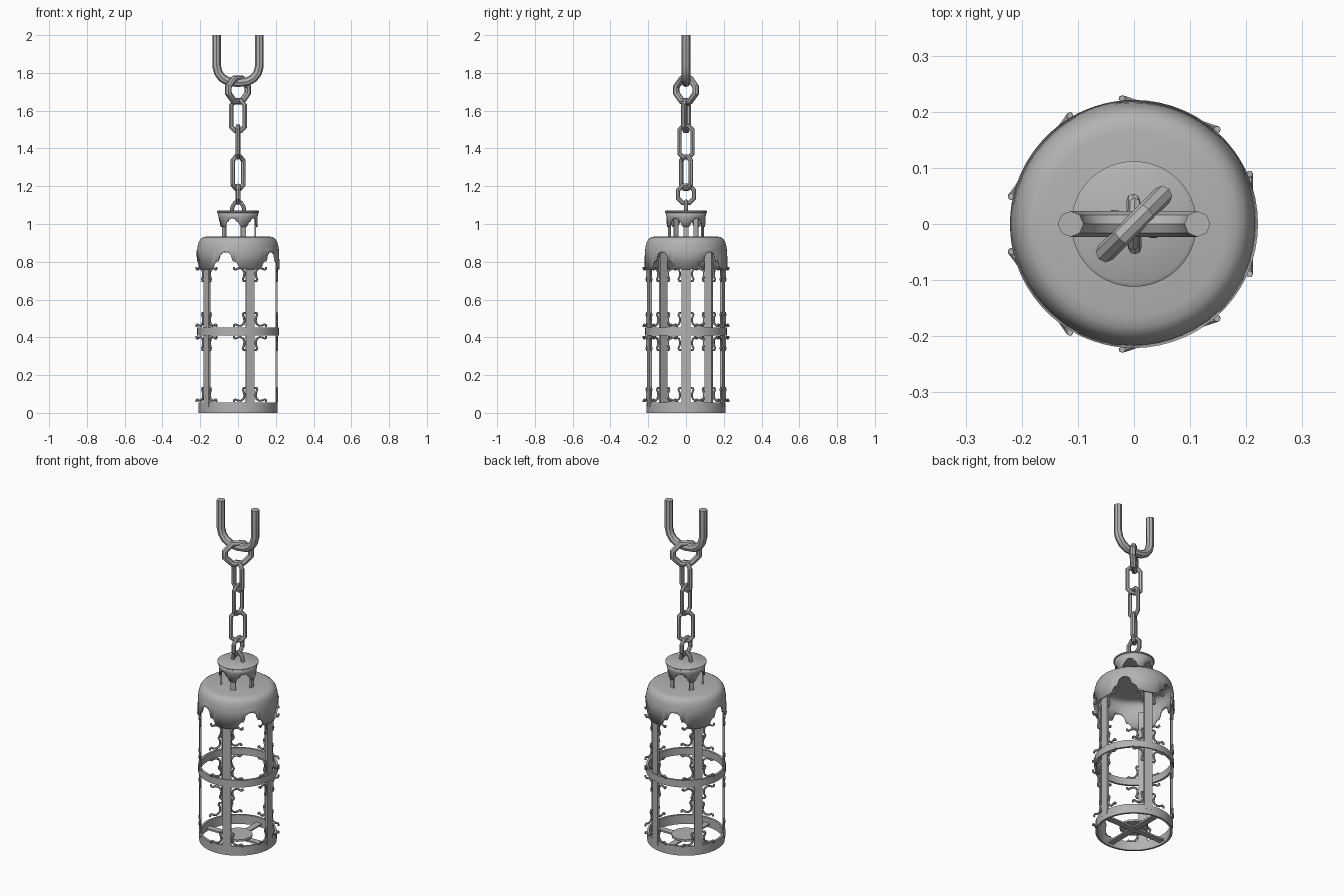
import bpy, bmesh
from math import sin, cos, radians, pi

if "Cube" in bpy.data.objects:
    bpy.data.objects.remove(bpy.data.objects["Cube"])

grey = bpy.data.materials.new("iron_grey")
grey.diffuse_color = (0.45, 0.45, 0.45, 1)
grey.use_nodes = True
grey.node_tree.nodes["Principled BSDF"].inputs["Base Color"].default_value = grey.diffuse_color
POSTS = [72 * i for i in range(5)]      # five-fold lantern frame


def polar(r, deg, z):
    return (r * cos(radians(deg)), r * sin(radians(deg)), z)


def finish(obj, angle=35):
    if not obj.data.materials:
        obj.data.materials.append(grey)
    bpy.ops.object.select_all(action='DESELECT')
    obj.select_set(True)
    bpy.context.view_layer.objects.active = obj
    if obj.type == 'CURVE':
        bpy.ops.object.convert(target='MESH')
    bpy.ops.object.shade_smooth_by_angle(angle=radians(angle))
    return obj


def from_bmesh(name, bm):
    bmesh.ops.recalc_face_normals(bm, faces=bm.faces)
    me = bpy.data.meshes.new(name)
    bm.to_mesh(me)
    bm.free()
    obj = bpy.data.objects.new(name, me)
    bpy.context.collection.objects.link(obj)
    return obj


def lathe(name, profile, seg=40, closed=True):
    """Spin a closed (r, z) profile round the vertical axis."""
    bm = bmesh.new()
    cols = [[bm.verts.new(polar(r, 360 * i / seg, z)) for r, z in profile] for i in range(seg)]
    n = len(profile)
    for i in range(seg):
        a, b = cols[i], cols[(i + 1) % seg]
        for j in range(n if closed else n - 1):
            k = (j + 1) % n
            bm.faces.new((a[j], b[j], b[k], a[k]))
    if not closed:
        bm.faces.new([c[0] for c in cols])
        bm.faces.new([c[-1] for c in cols])
    return finish(from_bmesh(name, bm))


def band(name, r0, r1, z0, z1):
    return lathe(name, [(r0, z0), (r1, z0), (r1, z1), (r0, z1)])


def scalloped(name, edge, r_bottom, rows, thick, capped):
    """Shell with five arched openings; edge = (angle from arch centre, lower z)."""
    half = [(-a, z) for a, z in reversed(edge) if 0 < a < 36]
    cell = half + edge
    bm = bmesh.new()
    cols = []
    for p in POSTS:
        for a, z in cell:
            d = p + 36 + a
            cols.append([bm.verts.new(polar(r_bottom, d, z))] +
                        [bm.verts.new(polar(r, d, h)) for r, h in rows])
    for i, a in enumerate(cols):
        b = cols[(i + 1) % len(cols)]
        for j in range(len(rows)):
            bm.faces.new((a[j], b[j], b[j + 1], a[j + 1]))
    if capped:
        bm.faces.new([c[-1] for c in cols])
    obj = from_bmesh(name, bm)
    mod = obj.modifiers.new("thickness", 'SOLIDIFY')
    mod.thickness = thick
    mod.offset = -1
    return finish(obj, 40)


def box(bm, deg, r, w, t, z0, z1):
    """Upright or flat bar, t along the radius and w across it."""
    c, s = cos(radians(deg)), sin(radians(deg))
    v = [bm.verts.new((c * u - s * q, s * u + c * q, z)) for z in (z0, z1)
         for u, q in ((r - t / 2, -w / 2), (r + t / 2, -w / 2), (r + t / 2, w / 2), (r - t / 2, w / 2))]
    for f in ((0, 1, 2, 3), (4, 5, 6, 7), (0, 1, 5, 4), (1, 2, 6, 5), (2, 3, 7, 6), (3, 0, 4, 7)):
        bm.faces.new([v[i] for i in f])


def tubes(name, paths, radius, cyclic, res=2):
    cu = bpy.data.curves.new(name, 'CURVE')
    cu.dimensions = '3D'
    cu.bevel_depth = radius
    cu.bevel_resolution = res
    cu.use_fill_caps = True
    for pts in paths:
        sp = cu.splines.new('POLY')
        sp.points.add(len(pts) - 1)
        for p, co in zip(sp.points, pts):
            p.co = (*co, 1)
        sp.use_cyclic_u = cyclic
    obj = bpy.data.objects.new(name, cu)
    bpy.context.collection.objects.link(obj)
    return finish(obj, 40)


def link(name, z0, z1, half, radius, deg):
    """Chain link: a chamfered loop standing in a vertical plane."""
    w, h, mid = half - radius, (z1 - z0) / 2 - radius, (z0 + z1) / 2
    c = 0.58 * w
    loop = [(w, c - h), (w, h - c), (w - c, h), (c - w, h),
            (-w, h - c), (-w, c - h), (c - w, -h), (w - c, -h)]
    return tubes(name, [[polar(u, deg, mid + v) for u, v in loop]], radius, True)


# Base: rim, cross bars and candle plate
band("base_rim", 0.198, 0.21, 0, 0.055)
bm = bmesh.new()
box(bm, 0, 0, 0.036, 0.402, 0.012, 0.022)
box(bm, 90, 0, 0.036, 0.402, 0.014, 0.024)
finish(from_bmesh("base_cross", bm))
lathe("candle_plate", [(0.08, 0.022), (0.08, 0.034)], 12, False)

# Cage: posts and middle band
bm = bmesh.new()
for p in POSTS:
    box(bm, p, 0.204, 0.047, 0.012, 0.03, 0.86)
finish(from_bmesh("cage_posts", bm))
band("middle_band", 0.203, 0.216, 0.41, 0.452)

# Scroll brackets in every corner between post and band
scroll = [(0.004, 0.076), (0.014, 0.078), (0.018, 0.068), (0.011, 0.052), (0.009, 0.034),
          (0.015, 0.018), (0.030, 0.009), (0.046, 0.010), (0.060, 0.017), (0.068, 0.012),
          (0.067, 0.003)]
paths = []
for p in POSTS:
    c, s = cos(radians(p)), sin(radians(p))
    for level, up in ((0.055, 1), (0.41, -1), (0.452, 1), (0.775, -1)):
        for side in (-1, 1):
            paths.append([(c * 0.206 - s * side * (0.022 + u), s * 0.206 + c * side * (0.022 + u),
                           level + up * v) for u, v in scroll])
tubes("scroll_brackets", paths, 0.006, False, 1)

# Roof with arched skirt
scalloped("roof", [(0, 0.852), (4, 0.85), (8, 0.838), (9.5, 0.815), (11, 0.802), (15, 0.80),
                   (17.5, 0.788), (19, 0.772), (24, 0.764), (30, 0.76), (36, 0.76)],
          0.221, [(0.216, 0.865), (0.213, 0.885), (0.208, 0.905), (0.198, 0.921),
                  (0.184, 0.930), (0.165, 0.934)], 0.008, True)

# Vent neck: legs, arched collar and lid
bm = bmesh.new()
for p in POSTS:
    box(bm, p, 0.091, 0.028, 0.008, 0.925, 1.04)
finish(from_bmesh("neck_legs", bm))
scalloped("neck_collar", [(0, 1.03), (8, 1.028), (14, 1.012), (19, 1.01), (23, 0.992),
                          (28, 0.985), (36, 0.983)],
          0.096, [(0.098, 1.04), (0.103, 1.06)], 0.006, False)
lathe("neck_lid", [(0.104, 1.056), (0.112, 1.061), (0.112, 1.067), (0.106, 1.071)], 40, False)

# Chain from the lid up to the hook
arch = [(0.034 * cos(pi * i / 6), 0, 1.06 + 0.06 * sin(pi * i / 6)) for i in range(7)]
tubes("lid_loop", [arch], 0.011, False)
link("chain_link_bottom", 1.10, 1.215, 0.055, 0.012, 92)
link("chain_link_lower", 1.175, 1.37, 0.051, 0.013, 42)
link("chain_link_middle", 1.34, 1.53, 0.047, 0.012, 88)
link("chain_link_upper", 1.48, 1.665, 0.051, 0.013, -20)
link("chain_ring_top", 1.632, 1.787, 0.09, 0.018, 45)

# Hanging hook
side = [(0.113, 2.0), (0.113, 1.835), (0.104, 1.80), (0.083, 1.772), (0.05, 1.754)]
hook = [(-x, 0, z) for x, z in side] + [(0, 0, 1.748)] + [(x, 0, z) for x, z in reversed(side)]
tubes("hanging_hook", [hook], 0.023, False)
